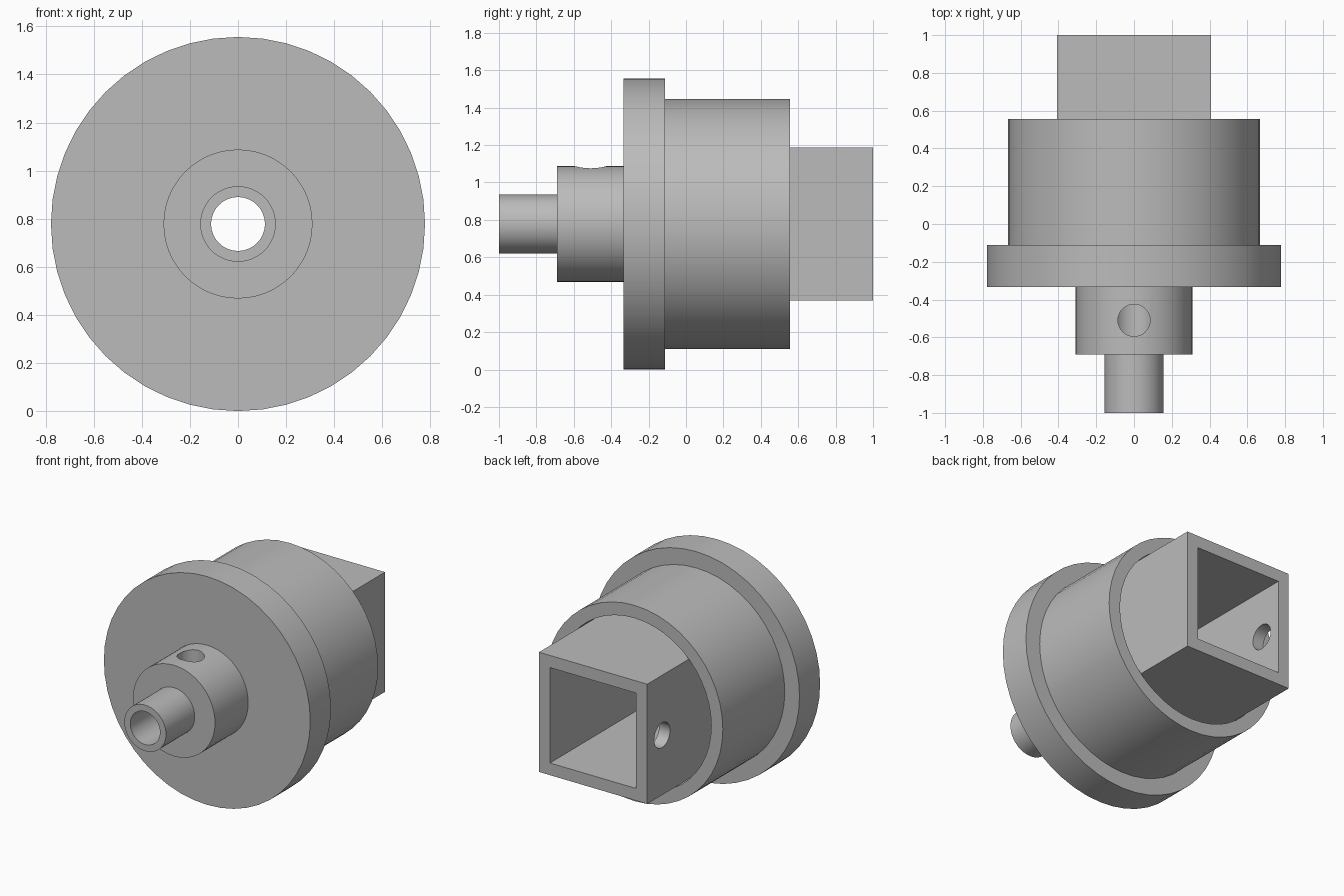
import bpy, bmesh, math
from mathutils import Matrix, Vector

if "Cube" in bpy.data.objects:
    bpy.data.objects.remove(bpy.data.objects["Cube"], do_unlink=True)

AXIS_Z = 0.778      # height of the turning axis
SEGMENTS = 48
HOLE_R = 0.085

grey = bpy.data.materials.new("machined_grey")
grey.use_nodes = True
colour = (0.5, 0.5, 0.5, 1)
grey.diffuse_color = colour
grey.node_tree.nodes["Principled BSDF"].inputs["Base Color"].default_value = colour


def make_object(name, bm):
    bmesh.ops.recalc_face_normals(bm, faces=bm.faces)
    mesh = bpy.data.meshes.new(name)
    bm.to_mesh(mesh)
    bm.free()
    mesh.materials.append(grey)
    obj = bpy.data.objects.new(name, mesh)
    bpy.context.collection.objects.link(obj)
    return obj


def activate(obj):
    bpy.ops.object.select_all(action='DESELECT')
    obj.select_set(True)
    bpy.context.view_layer.objects.active = obj


def drill(obj, start, end):
    """Cut a round hole from start to end, then drop the cutter."""
    start, end = Vector(start), Vector(end)
    way = end - start
    bm = bmesh.new()
    place = Matrix.Translation((start + end) / 2) @ way.to_track_quat('Z', 'Y').to_matrix().to_4x4()
    bmesh.ops.create_cone(bm, cap_ends=True, segments=32, radius1=HOLE_R,
                          radius2=HOLE_R, depth=way.length, matrix=place)
    cutter = make_object("hole_cutter", bm)
    cutter.hide_render = True
    mod = obj.modifiers.new("hole", 'BOOLEAN')
    mod.operation = 'DIFFERENCE'
    mod.solver = 'EXACT'
    mod.object = cutter
    activate(obj)
    bpy.ops.object.modifier_apply(modifier=mod.name)
    bpy.data.objects.remove(cutter, do_unlink=True)


# Turned body: nozzle, collar, flange and hollow drum as one closed profile (radius, y)
BORE, NOZZLE, COLLAR, FLANGE, DRUM, RECESS = 0.112, 0.157, 0.31, 0.778, 0.667, 0.58
FLANGE_BACK, DRUM_BACK = -0.111, 0.556
profile = [
    (BORE, -1), (NOZZLE, -1), (NOZZLE, -0.69), (COLLAR, -0.69), (COLLAR, -0.333),
    (FLANGE, -0.333), (FLANGE, FLANGE_BACK), (DRUM, FLANGE_BACK), (DRUM, DRUM_BACK),
    (RECESS, DRUM_BACK), (RECESS, FLANGE_BACK), (BORE, FLANGE_BACK),
]
bm = bmesh.new()
ring = [bm.verts.new((0, y, AXIS_Z + r)) for r, y in profile]
edges = [bm.edges.new((ring[i - 1], v)) for i, v in enumerate(ring)]
bmesh.ops.spin(bm, geom=ring + edges, cent=(0, 0, AXIS_Z), axis=(0, 1, 0),
               angle=math.tau, steps=SEGMENTS, use_duplicate=False)
bmesh.ops.remove_doubles(bm, verts=bm.verts, dist=0.0005)
body = make_object("turned_body", bm)

# Set-screw hole in the top of the collar, down to the bore
drill(body, (0, -0.51, AXIS_Z), (0, -0.51, AXIS_Z + 0.5))

# Square socket tube, open at the back, standing on the flange inside the drum
HALF, WALL = 0.408, 0.083
length = 1 - FLANGE_BACK
bm = bmesh.new()
bmesh.ops.create_cube(bm, size=1, matrix=Matrix.Translation((0, 1 - length / 2, AXIS_Z))
                      @ Matrix.Diagonal((2 * HALF, length, 2 * HALF, 1)))
bm.normal_update()
ends = [f for f in bm.faces if abs(f.normal.y) > 0.5]
bmesh.ops.delete(bm, geom=ends, context='FACES_ONLY')
tube = make_object("square_socket", bm)
solid = tube.modifiers.new("wall", 'SOLIDIFY')
solid.thickness = WALL
solid.offset = -1
solid.use_even_offset = True
activate(tube)
bpy.ops.object.modifier_apply(modifier=solid.name)

# Cross hole in the right wall of the socket
drill(tube, (-0.2, 0.84, AXIS_Z), (-0.6, 0.84, AXIS_Z))

for obj in (body, tube):
    activate(obj)
    bpy.ops.object.shade_smooth_by_angle(angle=math.radians(30))
